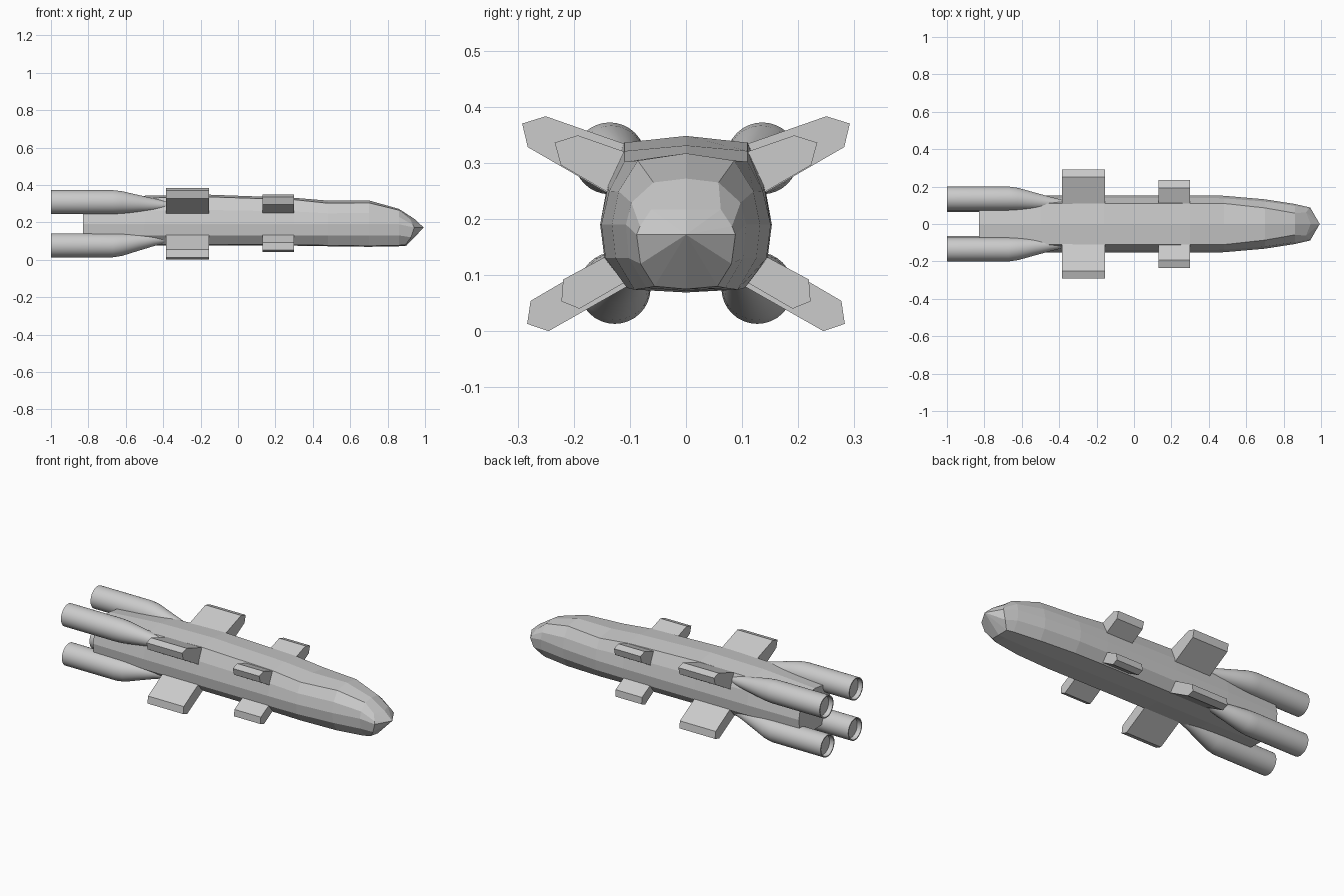
import bpy, bmesh
from math import cos, sin, pi

if "Cube" in bpy.data.objects:
    bpy.data.objects.remove(bpy.data.objects["Cube"])


def make_object(name, bm, smooth=False):
    bmesh.ops.recalc_face_normals(bm, faces=bm.faces)
    mesh = bpy.data.meshes.new(name)
    bm.to_mesh(mesh)
    bm.free()
    ob = bpy.data.objects.new(name, mesh)
    bpy.context.collection.objects.link(ob)
    if smooth:
        bpy.context.view_layer.objects.active = ob
        ob.select_set(True)
        bpy.ops.object.shade_smooth_by_angle(angle=0.6)
        ob.select_set(False)
    return ob


def loft(bm, rings):
    vs = [[bm.verts.new(p) for p in r] for r in rings]
    n = len(vs[0])
    for a, b in zip(vs, vs[1:]):
        for i in range(n):
            j = (i + 1) % n
            bm.faces.new((a[i], a[j], b[j], b[i]))
    return vs


def full_ring(half):
    # half section from top centre to bottom centre, closed by its mirror
    return half + [(x, -y, z) for x, y, z in half[-2:0:-1]]


# Hull: x, top z, shoulder y, shoulder z, widest y, bottom corner y, bottom z
stations = [
    (-0.83, 0.318, 0.10, 0.305, 0.148, 0.10, 0.085),
    (-0.50, 0.342, 0.11, 0.330, 0.153, 0.105, 0.082),
    (-0.16, 0.348, 0.11, 0.336, 0.153, 0.105, 0.082),
    (0.30, 0.331, 0.11, 0.321, 0.153, 0.105, 0.080),
    (0.48, 0.316, 0.11, 0.302, 0.151, 0.105, 0.077),
    (0.70, 0.317, 0.086, 0.304, 0.132, 0.092, 0.074),
    (0.86, 0.272, 0.058, 0.265, 0.107, 0.070, 0.077),
]
rings = []
for x, zt, ys, zs, w, yb, zb in stations:
    rings.append(full_ring([
        (x, 0, zt), (x, ys, zs), (x, w * 0.91, zs - (zs - 0.19) * 0.48),
        (x, w, 0.19), (x, w * 0.95, 0.13), (x, yb, zb), (x, 0, zb - 0.005)]))
rings.append(full_ring([
    (0.945, 0, 0.217), (0.92, 0.062, 0.217), (0.935, 0.082, 0.187),
    (0.942, 0.088, 0.172), (0.925, 0.081, 0.12), (0.895, 0.056, 0.08),
    (0.90, 0, 0.075)]))
bm = bmesh.new()
vs = loft(bm, rings)
bm.faces.new(vs[0])
# Pointed nose
tip = bm.verts.new((0.993, 0, 0.172))
last = vs[-1]
for i in range(len(last)):
    bm.faces.new((last[i], last[(i + 1) % len(last)], tip))
make_object("hull", bm)


# Fins: (y, z) profile extruded along x
def fin(name, profile, x0, x1):
    for side, tag in ((1, "left"), (-1, "right")):
        bm = bmesh.new()
        a, b = loft(bm, [[(x, side * y, z) for y, z in profile] for x in (x0, x1)])
        bm.faces.new(a)
        bm.faces.new(b)
        make_object(f"{name}_{tag}", bm)


fin("rear_upper_fin", [(0.09, 0.325), (0.11, 0.334), (0.25, 0.383), (0.292, 0.37),
                       (0.282, 0.328), (0.14, 0.246), (0.10, 0.23)], -0.385, -0.155)
fin("rear_lower_fin", [(0.09, 0.088), (0.245, 0.0), (0.283, 0.013),
                       (0.277, 0.054), (0.13, 0.14), (0.10, 0.15)], -0.385, -0.155)
fin("front_upper_fin", [(0.09, 0.31), (0.11, 0.32), (0.193, 0.349), (0.234, 0.336),
                        (0.223, 0.296), (0.14, 0.248), (0.10, 0.23)], 0.13, 0.30)
fin("front_lower_fin", [(0.09, 0.098), (0.19, 0.04), (0.222, 0.053),
                        (0.219, 0.092), (0.13, 0.14), (0.10, 0.15)], 0.13, 0.30)


# Engines: tubes with a recessed nozzle, tapering into the hull
def engine(name, y, z, y_end, z_end):
    # x, radius, blend from engine axis towards the hull attachment
    steps = [(-0.975, 0.055, 0), (-1.0, 0.058, 0), (-1.0, 0.064, 0),
             (-0.67, 0.064, 0), (-0.62, 0.060, 0.1), (-0.53, 0.046, 0.5),
             (-0.45, 0.034, 0.85), (-0.38, 0.020, 1)]
    n = 32
    for side, tag in ((1, "left"), (-1, "right")):
        rings = []
        for x, r, t in steps:
            cy, cz = y + (y_end - y) * t, z + (z_end - z) * t
            rings.append([(x, side * (cy + r * cos(2 * pi * i / n)),
                           cz + r * sin(2 * pi * i / n)) for i in range(n)])
        bm = bmesh.new()
        vs = loft(bm, rings)
        bm.faces.new(vs[0])
        bm.faces.new(vs[-1])
        make_object(f"{name}_{tag}", bm, True)


engine("upper_engine", 0.136, 0.308, 0.108, 0.291)
engine("lower_engine", 0.127, 0.077, 0.100, 0.112)
